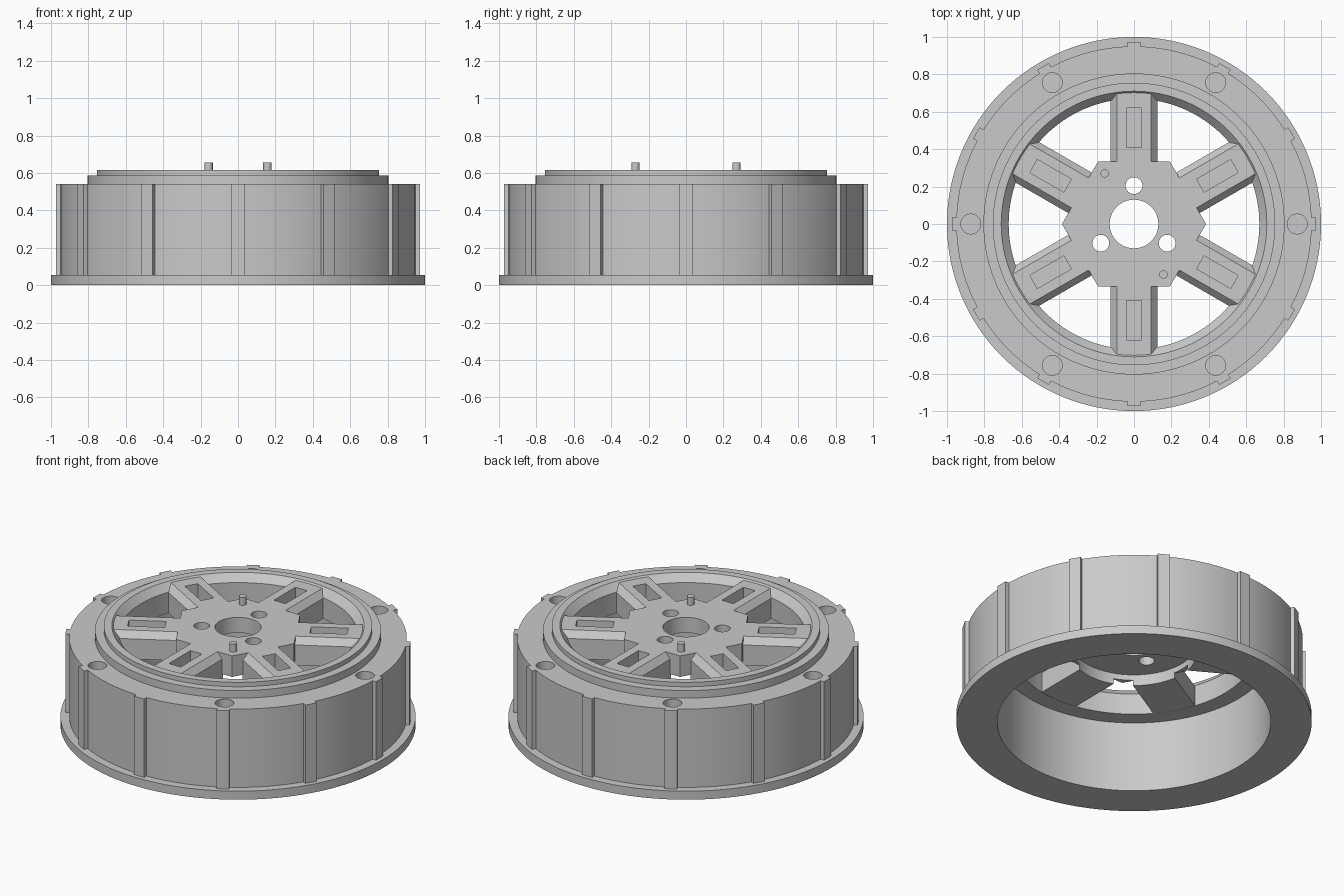
import bpy, bmesh, math
from mathutils import Matrix

cube = bpy.data.objects.get("Cube")
if cube:
    bpy.data.objects.remove(cube, do_unlink=True)

grey = bpy.data.materials.new("light_grey")
grey.use_nodes = True
colour = (0.59, 0.59, 0.59, 1)
grey.diffuse_color = colour
grey.node_tree.nodes["Principled BSDF"].inputs["Base Color"].default_value = colour


def make(name, bm):
    bmesh.ops.recalc_face_normals(bm, faces=bm.faces)
    mesh = bpy.data.meshes.new(name)
    bm.to_mesh(mesh)
    bm.free()
    mesh.materials.append(grey)
    obj = bpy.data.objects.new(name, mesh)
    bpy.context.collection.objects.link(obj)
    return obj


def cylinder(bm, x, y, r, z0, z1, sides=32):
    bmesh.ops.create_cone(bm, cap_ends=True, segments=sides, radius1=r, radius2=r,
                          depth=z1 - z0, matrix=Matrix.Translation((x, y, (z0 + z1) / 2)))


def bar(bm, half_section, y0, y1, angle=0):
    """Bar along y from a mirrored (half width, z) section, turned about z."""
    outline = [(-x, z) for x, z in half_section] + half_section[::-1]
    ends = [[bm.verts.new((x, y, z)) for x, z in outline] for y in (y0, y1)]
    bm.faces.new(ends[0])
    bm.faces.new(ends[1][::-1])
    for i in range(len(outline)):
        j = (i + 1) % len(outline)
        bm.faces.new((ends[0][i], ends[1][i], ends[1][j], ends[0][j]))
    bmesh.ops.rotate(bm, verts=ends[0] + ends[1], matrix=Matrix.Rotation(angle, 3, 'Z'))


def lathe(bm, profile, sides=128):
    rings = []
    for i in range(sides):
        a = math.tau * i / sides
        rings.append([bm.verts.new((r * math.cos(a), r * math.sin(a), z)) for r, z in profile])
    for i in range(sides):
        a, b = rings[i], rings[(i + 1) % sides]
        for k in range(len(profile)):
            n = (k + 1) % len(profile)
            bm.faces.new((a[k], b[k], b[n], a[n]))


def boolean(obj, tool, operation='DIFFERENCE'):
    """Apply a boolean and drop the tool object."""
    tool.hide_render = True
    mod = obj.modifiers.new("cut", 'BOOLEAN')
    mod.operation, mod.solver, mod.object = operation, 'EXACT', tool
    bpy.context.view_layer.update()
    result = obj.evaluated_get(bpy.context.evaluated_depsgraph_get())
    mesh = bpy.data.meshes.new_from_object(result)
    obj.modifiers.clear()
    obj.data = mesh
    bpy.data.objects.remove(tool, do_unlink=True)


sixths = [math.tau * i / 6 for i in range(6)]
TOP = 0.606  # top of hub and spokes

# Stepped rim with flange and chamfered opening
bm = bmesh.new()
lathe(bm, [(0.77, 0), (1, 0), (1, 0.053), (0.95, 0.053), (0.95, 0.54), (0.805, 0.54),
           (0.805, 0.587), (0.755, 0.587), (0.755, 0.615), (0.71, 0.615),
           (0.67, 0.57), (0.67, 0.44), (0.77, 0.44)])
rim = make("rim", bm)

# Blind holes in the rim shoulder
bm = bmesh.new()
for a in sixths:
    cylinder(bm, 0.873 * math.cos(a), 0.873 * math.sin(a), 0.053, 0.38, 0.6)
boolean(rim, make("rim_hole_cutter", bm))

# Ridges round the outer wall
bm = bmesh.new()
for i in range(12):
    bar(bm, [(0.035, 0.045), (0.035, 0.54)], 0.93, 0.973, math.tau * i / 12)
ridges = make("outer_ridges", bm)

# Hexagonal hub joined to six chamfered spokes
bm = bmesh.new()
cylinder(bm, 0, 0, 0.385, 0.475, TOP, 6)
bm.verts.ensure_lookup_table()
corner = bm.verts[0].co
bmesh.ops.rotate(bm, verts=bm.verts,
                 matrix=Matrix.Rotation(-math.atan2(corner.y, corner.x), 3, 'Z'))
hub = make("hub_and_spokes", bm)
for a in sixths:
    bm = bmesh.new()
    bar(bm, [(0.125, 0.441), (0.125, 0.567), (0.092, TOP)], 0.28, 0.705, a)
    boolean(hub, make("spoke", bm), 'UNION')

# Round recess beneath the hub
bm = bmesh.new()
cylinder(bm, 0, 0, 0.35, 0.3, 0.51, 64)
boolean(hub, make("recess_cutter", bm))

# Axle hole, bolt holes and spoke pockets
bm = bmesh.new()
cylinder(bm, 0, 0, 0.13, 0.4, 0.7, 64)
for i in range(3):
    a = math.pi / 2 + math.tau * i / 3
    cylinder(bm, 0.205 * math.cos(a), 0.205 * math.sin(a), 0.045, 0.4, 0.7)
for a in sixths:
    bar(bm, [(0.04, 0.51), (0.04, 0.7)], 0.41, 0.62, a)
boolean(hub, make("hole_cutter", bm))

# Two locating pegs
bm = bmesh.new()
for s in (-1, 1):
    cylinder(bm, 0.157 * s, -0.27 * s, 0.022, 0.58, 0.655, 24)
pegs = make("locating_pegs", bm)

# Smooth round walls, keep edges sharp
bpy.ops.object.select_all(action='DESELECT')
for obj in (rim, hub, pegs):
    obj.select_set(True)
    bpy.context.view_layer.objects.active = obj
bpy.ops.object.shade_smooth_by_angle(angle=math.radians(15))
